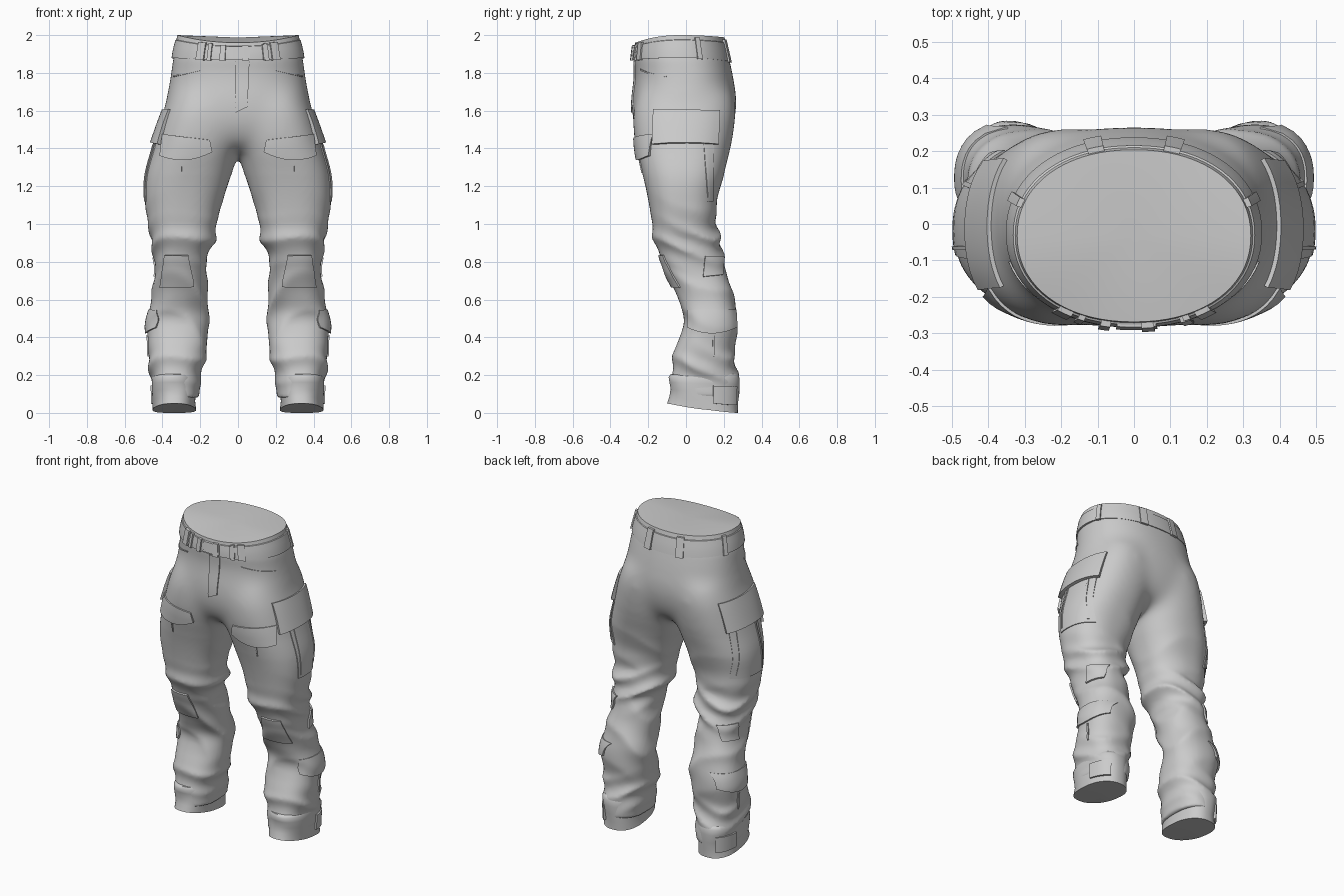
import bpy, bmesh, math
from mathutils import Vector
from mathutils.bvhtree import BVHTree

if "Cube" in bpy.data.objects:
    bpy.data.objects.remove(bpy.data.objects["Cube"])

cloth = bpy.data.materials.new("grey_cloth")
cloth.diffuse_color = (0.6, 0.6, 0.6, 1)
cloth.use_nodes = True
cloth.node_tree.nodes["Principled BSDF"].inputs["Base Color"].default_value = cloth.diffuse_color

# Leg stations: height, inner x, outer x, front y, back y
LEG = [(0.08, .205, .455, -.08, .28), (.18, .195, .46, -.075, .28), (.24, .18, .475, -.078, .268),
       (.32, .165, .477, -.065, .258), (.42, .158, .48, -.03, .27), (.52, .153, .48, -.01, .275),
       (.62, .155, .46, -.055, .25), (.72, .165, .442, -.095, .225), (.82, .16, .448, -.135, .20),
       (.92, .118, .465, -.175, .188), (1.0, .11, .478, -.18, .16), (1.1, .088, .49, -.195, .165),
       (1.2, .055, .495, -.215, .185), (1.3, .022, .48, -.24, .21), (1.4, -.01, .452, -.268, .238),
       (1.5, -.03, .425, -.28, .255), (1.6, -.03, .395, -.28, .265), (1.7, -.01, .36, -.255, .25)]
# Hip stations: height, half width, front y, back y
HIPS = [(1.37, .06, -.10, .08), (1.42, .25, -.22, .19), (1.48, .36, -.262, .235), (1.56, .388, -.284, .26),
        (1.66, .38, -.285, .268), (1.78, .358, -.268, .25), (1.86, .345, -.272, .232), (1.93, .33, -.27, .215)]


def sample(table, z):
    """Smooth interpolation through a table keyed by height."""
    z = min(max(z, table[0][0]), table[-1][0])
    i = max(j for j in range(len(table) - 1) if table[j][0] <= z)
    p = [table[min(max(i + k, 0), len(table) - 1)] for k in (-1, 0, 1, 2)]
    t = (z - p[1][0]) / (p[2][0] - p[1][0])
    return [0.5 * (2*b + (c-a)*t + (2*a-5*b+4*c-d)*t*t + (3*b-a-3*c+d)*t**3)
            for a, b, c, d in zip(p[0][1:], p[1][1:], p[2][1:], p[3][1:])]


def oval(x0, x1, y0, y1, t, n=2.3, grow=0):
    c, s = math.cos(t), math.sin(t)
    return ((x0+x1)/2 + ((x1-x0)/2 + grow) * math.copysign(abs(c)**(2/n), c),
            (y0+y1)/2 + ((y1-y0)/2 + grow) * math.copysign(abs(s)**(2/n), s))


def finish(bm, name, sharp=40):
    bmesh.ops.recalc_face_normals(bm, faces=bm.faces[:])
    me = bpy.data.meshes.new(name)
    bm.to_mesh(me)
    bm.free()
    ob = bpy.data.objects.new(name, me)
    bpy.context.collection.objects.link(ob)
    me.materials.append(cloth)
    smooth(ob, sharp)
    return ob


def smooth(ob, sharp):
    bpy.ops.object.select_all(action='DESELECT')
    ob.select_set(True)
    bpy.context.view_layer.objects.active = ob
    bpy.ops.object.shade_smooth_by_angle(angle=math.radians(sharp))


def loft(bm, rings):
    """Skin closed rings and cap both ends with fans."""
    vs = [[bm.verts.new(p) for p in r] for r in rings]
    n = len(vs[0])
    for a, b in zip(vs, vs[1:]):
        for i in range(n):
            bm.faces.new((a[i], a[(i+1) % n], b[(i+1) % n], b[i]))
    for r in (vs[0], vs[-1]):
        mid = bm.verts.new(sum((v.co for v in r), Vector()) / n)
        for i in range(n):
            bm.faces.new((r[i], r[(i+1) % n], mid))


def bump(z, c, w):
    return math.exp(-((z-c)/w)**2)


def folds(z, t):
    """Cloth creases, strongest at the knee, calf and ankle."""
    back = 0.5 + 0.5*math.sin(t)
    crease = 1 - 2*abs(math.sin(z*25 + 1.5*math.sin(t+.6) + .7*math.sin(2*t)))
    slant = 1 - 2*abs(math.sin(z*15 + 1.6*math.sin(t-1) + .8*math.cos(2*t)))
    return (bump(z, .9, .1)*(.006 + .009*back)*crease + bump(z, .6, .2)*.008*slant
            + bump(z, .24, .09)*.010*crease + bump(z, 1.12, .14)*.005*back*slant)


N = 72
ANG = [2*math.pi*i/N for i in range(N)]

# Trouser body: hips and two legs fused into one skin
bm = bmesh.new()
for s in (1, -1):
    rings = []
    for k in range(131):
        z = .08 + 1.62*k/130
        x0, x1, y0, y1 = sample(LEG, z)
        rings.append([(s*x, y, z) for x, y in (oval(x0, x1, y0, y1, t, 2.35, folds(z, t)) for t in ANG)])
    loft(bm, rings)
rings = []
for k in range(45):
    z = 1.37 + .56*k/44
    w, y0, y1 = sample(HIPS, z)
    rings.append([(*oval(-w, w, y0, y1, t, 2.3), z) for t in ANG])
loft(bm, rings)
body = finish(bm, "trouser_body")
m = body.modifiers.new("fuse", 'REMESH')
m.mode, m.voxel_size = 'VOXEL', .012
m = body.modifiers.new("relax", 'SMOOTH')
m.factor, m.iterations = .5, 4
dg = bpy.context.evaluated_depsgraph_get()
body.data = bpy.data.meshes.new_from_object(body.evaluated_get(dg))
body.modifiers.clear()
# Blend the hips into the thighs
bm = bmesh.new()
bm.from_mesh(body.data)
for k in range(60):
    e = .12*k/60
    seat = [v for v in bm.verts if 1.26 + e < v.co.z < 1.86 - e]
    bmesh.ops.smooth_vert(bm, verts=seat, factor=.5, use_axis_x=True, use_axis_y=True, use_axis_z=True)
bm.to_mesh(body.data)
bm.free()
smooth(body, 60)
tree = BVHTree.FromObject(body, bpy.context.evaluated_depsgraph_get())


def patch(name, corners, axis, s=1, thick=.012, lift=0, sag=0, nu=14, nv=10):
    """Cloth panel draped on the body; corners are TL, TR, BR, BL seen along the axis."""
    bm = bmesh.new()
    tl, tr, br, bl = [Vector(c) for c in corners]
    outer, inner = [], []
    for j in range(nv+1):
        v = j/nv
        ro, ri = [], []
        for i in range(nu+1):
            u = i/nu
            p = tl.lerp(tr, u).lerp(bl.lerp(br, u), v)
            h = p.y - sag*v*(1 - abs(2*u-1)**2)
            if axis == 'side':
                o, d = Vector((s*2, p.x, h)), Vector((-s, 0, 0))
            else:
                o, d = Vector((s*p.x, -2, h)), Vector((0, 1, 0))
            hit, nrm, _, _ = tree.ray_cast(o, d)
            if hit is None:
                hit, nrm, _, _ = tree.find_nearest(o + d*1.8)
            ro.append(bm.verts.new(hit + nrm*(thick + lift*v)))
            ri.append(bm.verts.new(hit - nrm*.006))
        outer.append(ro)
        inner.append(ri)
    for g in (outer, inner):
        for j in range(nv):
            for i in range(nu):
                bm.faces.new((g[j][i], g[j][i+1], g[j+1][i+1], g[j+1][i]))

    def rim(g):
        return g[0] + [r[-1] for r in g[1:]] + g[-1][-2::-1] + [r[0] for r in g[-2:0:-1]]
    a, b = rim(outer), rim(inner)
    for i in range(len(a)):
        k = (i+1) % len(a)
        bm.faces.new((a[i], a[k], b[k], b[i]))
    return finish(bm, name, 45)


# Panels repeated on both legs
for s, side in ((1, "right"), (-1, "left")):
    def add(name, *args, **kw):
        patch(side + "_" + name, *args, s=s, **kw)
    add("cargo_pocket", [(-.10, 1.45), (.145, 1.45), (.14, 1.12), (-.08, 1.12)], 'side', thick=.006)
    add("cargo_pleat", [(-.07, 1.42), (-.06, 1.42), (-.06, 1.14), (-.068, 1.14)], 'side', thick=.011, nu=2)
    add("cargo_rear_pleat", [(.092, 1.42), (.104, 1.42), (.12, 1.14), (.11, 1.14)], 'side', thick=.011, nu=2)
    add("cargo_flap", [(-.17, 1.605), (.175, 1.60), (.16, 1.42), (-.17, 1.42)], 'side',
        thick=.012, lift=.012, sag=-.006)
    add("thigh_pocket_flap", [(.15, 1.445), (.395, 1.475), (.405, 1.36), (.14, 1.385)], 'front',
        thick=.008, lift=.008, sag=.03)
    add("thigh_pocket_tab", [(.296, 1.34), (.305, 1.34), (.303, 1.27), (.298, 1.27)], 'front', thick=.006, nu=1)
    add("knee_pad", [(.265, .835), (.385, .835), (.41, .665), (.235, .67)], 'front', thick=.010)
    add("knee_strap", [(.10, .83), (.195, .825), (.19, .73), (.09, .72)], 'side', thick=.010)
    add("calf_pocket_flap", [(.01, .545), (.262, .545), (.262, .455), (.015, .45)], 'side',
        thick=.006, lift=.006, sag=.03)
    add("calf_pocket_pleat", [(.14, .41), (.152, .41), (.15, .30), (.143, .30)], 'side', thick=.008, nu=1)
    add("hip_pocket_seam", [(.19, 1.822), (.34, 1.785), (.34, 1.778), (.19, 1.814)], 'front', thick=.005, nv=1)

# Fly panel
patch("fly", [(-.012, 1.86), (.06, 1.86), (.05, 1.62), (-.012, 1.59)], 'front', thick=.008)


# Waistband, dipping at the front, closed across the top
def waist(t, up, grow=0):
    """Point on the waistband: up runs 0 (lower edge) to 1 (upper edge)."""
    f, b = max(0, -math.sin(t))**2, max(0, math.sin(t))**2
    lo, hi = 1.88 - .012*f - .02*b, 2.0 - .04*f - .012*b
    x, y = oval(-.352+.027*up, .352-.027*up, -.285+.012*up, .238-.03*up, t, 2.15, grow)
    return Vector((x, y, lo + (hi-lo)*up))


bm = bmesh.new()
loft(bm, [[waist(t, u, g) for t in ANG] for u, g in
          ((0, -.02), (0, 0), (.25, .002), (.5, .002), (.78, .001), (.8, -.004), (1, -.004))])
finish(bm, "waistband", 35)


def strap(name, t0, t1, u0, u1, grow, n=4):
    """Raised piece following the waistband."""
    bm = bmesh.new()
    rows = []
    for i in range(n+1):
        t = t0 + (t1-t0)*i/n
        rows.append([waist(t, u0, -.01), waist(t, u0, grow), waist(t, u1, grow), waist(t, u1, -.01)])
    loft(bm, rows)
    finish(bm, name, 35)


# Belt loops, all the way round
for name, deg, w in (("side", 20, .05), ("back", 73, .07), ("front", -57, .07), ("inner_front", -66, .03)):
    for d, side in ((deg, "right"), (180-deg, "left")):
        a = math.radians(d)
        strap(f"{side}_{name}_belt_loop", a-w, a+w, -.04, .9, .010)

# Buckle: two clasps with a bar between
FRONT = -math.pi/2
strap("buckle_left", FRONT-.25, FRONT-.17, -.02, .84, .012)
strap("buckle_middle", FRONT-.12, FRONT+.16, .1, .78, .008)
strap("buckle_clasp", FRONT+.05, FRONT+.14, -.02, .84, .012)
strap("buckle_right", FRONT+.36, FRONT+.44, -.02, .84, .012)

# Ankle cuffs, hems rising at the front, with closing tabs
for s, side in ((1, "right"), (-1, "left")):
    def cuff(t, z, grow=0):
        x, y = oval(.222, .452, -.082, .277, t, 2.3, grow)
        y -= .015*max(0, -math.sin(t))*max(0, 1-z/.1)
        tilt = .05*(.5-.5*math.sin(t))**1.5*(1-z/.2)
        return Vector((s*x, y, z + tilt))
    bm = bmesh.new()
    loft(bm, [[cuff(t, z, g + .003*math.sin(3*t+z*30)) for t in ANG] for z, g in
              ((0, 0), (.05, -.002), (.1, .002), (.15, .006), (.185, .008), (.205, -.002), (.21, -.03))])
    finish(bm, side + "_cuff", 50)
    bm = bmesh.new()
    loft(bm, [[cuff(t, .04, -.01), cuff(t, .04, .010), cuff(t, .14, .013), cuff(t, .14, -.01)]
              for t in (.2 + .9*i/8 for i in range(9))])
    finish(bm, side + "_ankle_tab", 40)
